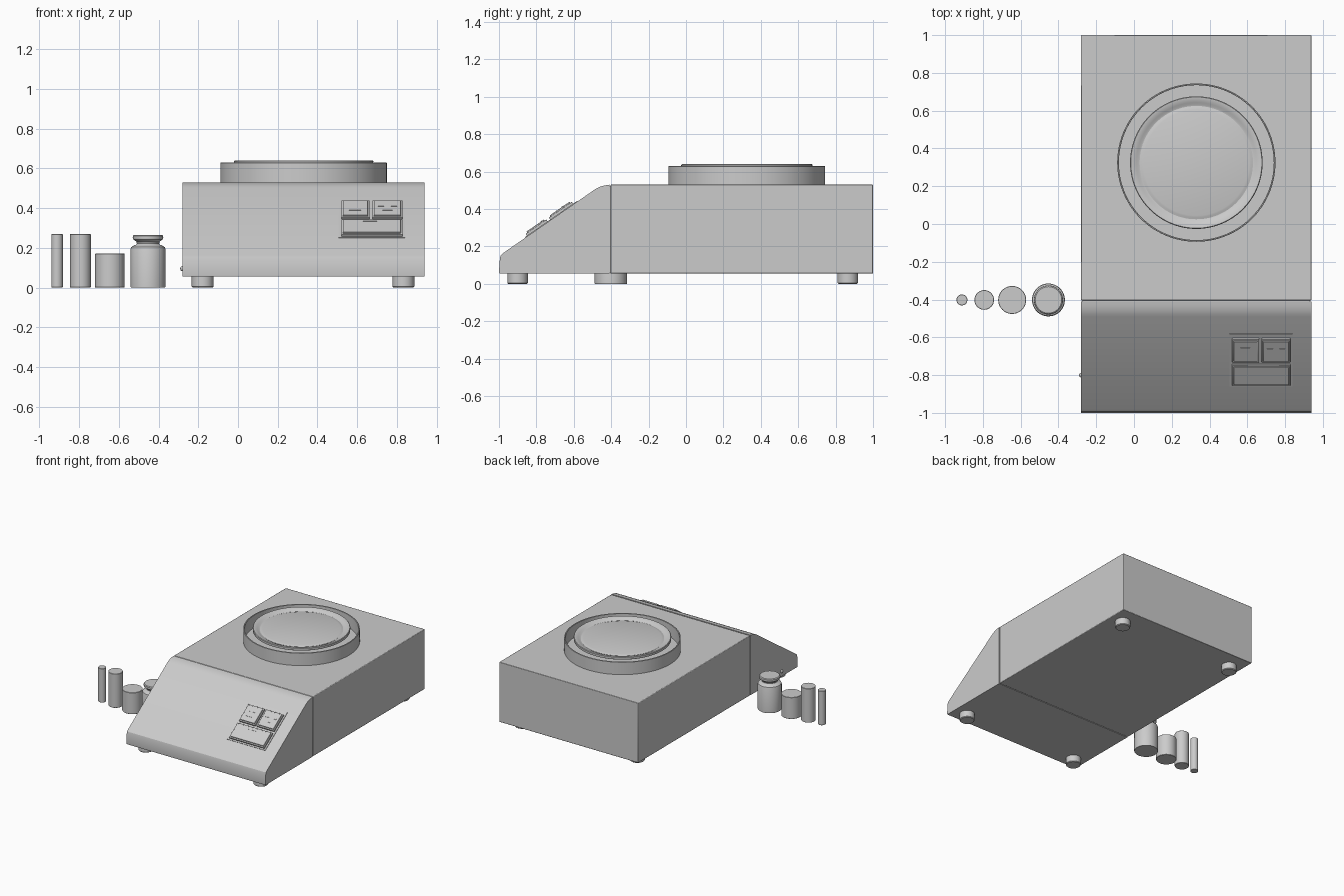
import bpy, bmesh, math
from mathutils import Matrix, Vector

if "Cube" in bpy.data.objects:
    bpy.data.objects.remove(bpy.data.objects["Cube"])


def finish(bm, name, smooth=True, bevel=0.0):
    bmesh.ops.recalc_face_normals(bm, faces=bm.faces[:])
    me = bpy.data.meshes.new(name)
    bm.to_mesh(me)
    bm.free()
    ob = bpy.data.objects.new(name, me)
    bpy.context.collection.objects.link(ob)
    if bevel:
        mod = ob.modifiers.new("bevel", 'BEVEL')
        mod.width, mod.segments = bevel, 2
    if smooth:
        bpy.ops.object.select_all(action='DESELECT')
        ob.select_set(True)
        bpy.context.view_layer.objects.active = ob
        bpy.ops.object.shade_smooth_by_angle(angle=math.radians(30))
    return ob


def extrude_profile(name, pts, x0, x1, bevel=0.0):
    """Extrude a closed (y, z) outline along x."""
    bm = bmesh.new()
    face = bm.faces.new([bm.verts.new((x0, y, z)) for y, z in pts])
    ext = bmesh.ops.extrude_face_region(bm, geom=[face])
    verts = [g for g in ext['geom'] if isinstance(g, bmesh.types.BMVert)]
    bmesh.ops.translate(bm, verts=verts, vec=(x1 - x0, 0, 0))
    return finish(bm, name, True, bevel)


def lathe(name, prof, x, y, n=64, closed=False):
    """Revolve an (r, z) profile about a vertical axis at (x, y)."""
    bm = bmesh.new()
    vs = [bm.verts.new((r, 0, z)) for r, z in prof]
    es = [bm.edges.new(p) for p in zip(vs, vs[1:])]
    if closed:
        es.append(bm.edges.new((vs[-1], vs[0])))
    bmesh.ops.spin(bm, geom=vs + es, cent=(0, 0, 0), axis=(0, 0, 1),
                   angle=2 * math.pi, steps=n)
    bmesh.ops.remove_doubles(bm, verts=bm.verts[:], dist=1e-5)
    bmesh.ops.translate(bm, verts=bm.verts[:], vec=(x, y, 0))
    return finish(bm, name)


# Housing: sloped front section and box-shaped rear section with a seam between
X0, X1, BOT, TOP = -0.28, 0.94, 0.055, 0.53
A, B = Vector((-0.98, 0.163)), Vector((-0.49, 0.503))
extrude_profile("front_housing", [
    (-0.41, BOT), (-0.998, BOT), (-1.0, 0.065), (-0.995, 0.135), (-0.991, 0.152),
    tuple(A), tuple(B), (-0.475, 0.512), (-0.455, 0.521), (-0.43, 0.527),
    (-0.41, TOP)], X0, X1)
extrude_profile("rear_housing", [(-0.404, BOT), (-0.404, TOP), (1, TOP), (1, BOT)],
                X0, X1, 0.004)
extrude_profile("seam_core", [(-0.43, BOT + .004), (-0.43, TOP - .008),
                              (-0.38, TOP - .008), (-0.38, BOT + .004)],
                X0 + 0.008, X1 - 0.008)

# Keypad on the slope
ANG = math.atan2(B.y - A.y, B.x - A.x)


def slope_box(name, x0, x1, y0, y1, h0, h1, bevel=0.0):
    ym = (y0 + y1) / 2
    z = A.y + (ym - A.x) * math.tan(ANG)
    bm = bmesh.new()
    m = (Matrix.Translation(((x0 + x1) / 2, ym, z)) @ Matrix.Rotation(ANG, 4, 'X')
         @ Matrix.Translation((0, 0, (h0 + h1) / 2))
         @ Matrix.Diagonal((x1 - x0, (y1 - y0) / math.cos(ANG), h1 - h0, 1)))
    bmesh.ops.create_cube(bm, size=1, matrix=m)
    return finish(bm, name, bool(bevel), bevel)


slope_box("keypad_plate", 0.505, 0.84, -0.857, -0.58, -0.01, 0.004)
for name, x0, x1, y0, y1 in (("left_button", 0.52, 0.662, -0.724, -0.602),
                             ("right_button", 0.676, 0.828, -0.724, -0.602),
                             ("wide_button", 0.52, 0.828, -0.848, -0.738)):
    slope_box(name, x0, x1, y0, y1, 0, 0.016, 0.002)
    slope_box(name + "_cap", x0 + .008, x1 - .008, y0 + .008, y1 - .008,
              0.01, 0.023, 0.002)
# Small raised dashes on the buttons
for i, (x, y, w) in enumerate(((0.59, -0.645, 0.05), (0.59, -0.68, 0.06),
                               (0.752, -0.68, 0.05), (0.72, -0.65, 0.03),
                               (0.785, -0.65, 0.03), (0.665, -0.76, 0.07))):
    slope_box(f"button_mark_{i + 1}", x - w / 2, x + w / 2, y - .003, y + .003,
              0.02, 0.025)

# Feet
for side, x in (("left", -0.178), ("right", 0.833)):
    for end, y in (("front", -0.9), ("back", 0.865)):
        lathe(f"{end}_{side}_foot", [(0, 0), (0.05, 0), (0.055, 0.005),
                                     (0.055, 0.06), (0, 0.06)], x, y, 32)

# Draft ring around the pan, and the weighing pan on its stem
PX, PY = 0.33, 0.325
lathe("draft_ring", [(0.41, 0.525), (0.419, 0.525), (0.419, 0.628), (0.417, 0.63),
                     (0.412, 0.63), (0.41, 0.628)], PX, PY, 96, True)
lathe("weighing_pan", [(0, 0.61), (0.335, 0.61), (0.35, 0.618), (0.351, 0.636),
                       (0.347, 0.64), (0.338, 0.639), (0.318, 0.632), (0.308, 0.626),
                       (0.30, 0.624), (0.29, 0.627), (0.28, 0.63), (0, 0.63)],
      PX, PY, 96)
lathe("pan_stem", [(0, 0.52), (0.06, 0.52), (0.06, 0.615), (0, 0.615)], PX, PY, 32)

# Loose calibration weights: three plain cylinders and one knobbed weight
WY = -0.402
for name, x, r, h in (("thin_weight", -0.911, 0.029, 0.27),
                      ("slim_weight", -0.793, 0.052, 0.27),
                      ("short_weight", -0.645, 0.074, 0.171)):
    lathe(name, [(0, 0), (r - .002, 0), (r, .002), (r, h - .002), (r - .002, h),
                 (0, h)], x, WY, 48)
lathe("knob_weight", [(0, 0), (0.085, 0), (0.087, 0.003), (0.087, 0.196),
                      (0.084, 0.204), (0.072, 0.211), (0.06, 0.216), (0.056, 0.222),
                      (0.058, 0.23), (0.066, 0.237), (0.075, 0.243), (0.077, 0.25),
                      (0.076, 0.26), (0.07, 0.265), (0, 0.265)], -0.453, WY, 48)

# Small side knob on the left of the front section
bm = bmesh.new()
bmesh.ops.create_uvsphere(bm, u_segments=20, v_segments=12, radius=0.013,
                          matrix=Matrix.Translation((X0 + 0.002, -0.8, 0.095)))
finish(bm, "side_knob")
